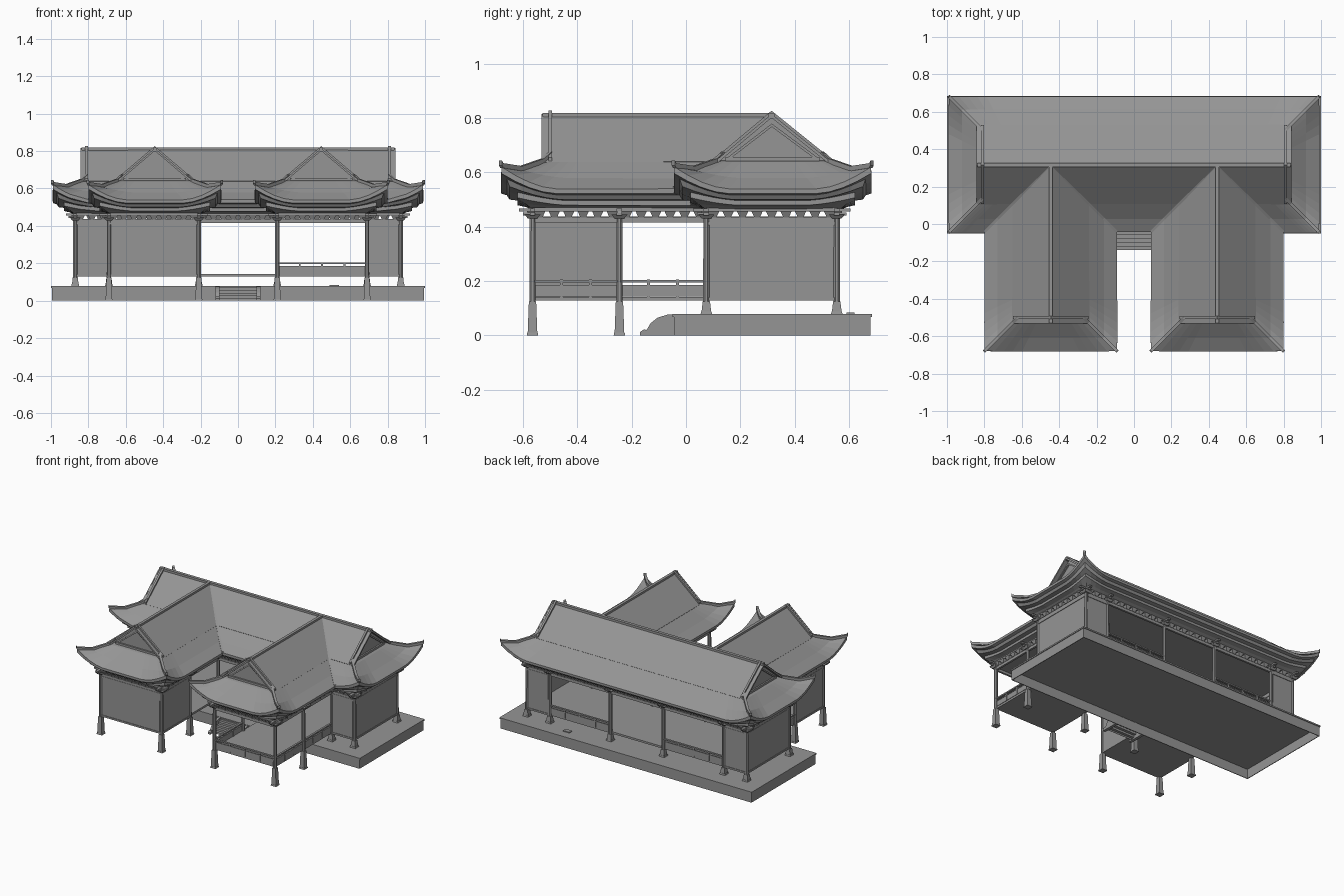
import bpy, bmesh
from math import pi
from mathutils import Vector, Matrix

if "Cube" in bpy.data.objects:
    bpy.data.objects.remove(bpy.data.objects["Cube"])

GREY = (0.3, 0.3, 0.3, 1)
mat = bpy.data.materials.new("stone grey")
mat.use_nodes = True
mat.diffuse_color = GREY
mat.node_tree.nodes["Principled BSDF"].inputs["Base Color"].default_value = GREY


def finish(bm, name, thick=0):
    if thick:
        bmesh.ops.remove_doubles(bm, verts=bm.verts, dist=0.0001)
    bmesh.ops.recalc_face_normals(bm, faces=bm.faces)
    me = bpy.data.meshes.new(name)
    bm.to_mesh(me)
    bm.free()
    me.materials.append(mat)
    ob = bpy.data.objects.new(name, me)
    bpy.context.collection.objects.link(ob)
    if thick:
        mod = ob.modifiers.new("thickness", "SOLIDIFY")
        mod.thickness = thick
        mod.offset = 0


def box(bm, x0, x1, y0, y1, z0, z1):
    m = Matrix.Translation(((x0 + x1) / 2, (y0 + y1) / 2, (z0 + z1) / 2))
    bmesh.ops.create_cube(bm, size=1, matrix=m @ Matrix.Diagonal((x1 - x0, y1 - y0, z1 - z0, 1)))


def cone(bm, x, y, z0, z1, r0, r1, sides, turn=0):
    m = Matrix.Translation((x, y, (z0 + z1) / 2)) @ Matrix.Rotation(turn, 4, "Z")
    bmesh.ops.create_cone(bm, cap_ends=True, segments=sides, radius1=r0, radius2=r1, depth=z1 - z0, matrix=m)


def beam(bm, pts, w, h):
    """Rectangular bar following a list of points, upright in section."""
    pts = [Vector(p) for p in pts]
    rings = []
    for i, p in enumerate(pts):
        d = pts[min(i + 1, len(pts) - 1)] - pts[max(i - 1, 0)]
        s = Vector((d.y, -d.x, 0)).normalized() * w / 2
        u = Vector((0, 0, h / 2))
        rings.append([bm.verts.new(p + a * s + b * u) for a, b in ((1, 1), (1, -1), (-1, -1), (-1, 1))])
    for a, b in zip(rings, rings[1:]):
        for i in range(4):
            bm.faces.new((a[i], a[i - 1], b[i - 1], b[i]))
    bm.faces.new(rings[0])
    bm.faces.new(rings[-1])


# Plan lines: column grid, roof outline and roof heights
XS, XM, XI = 0.87, 0.69, 0.21
YF, YB, YM, YW = 0.075, 0.555, -0.245, -0.565
X1, Y0, Y1 = 0.988, -0.042, 0.68
WA, WB, WY = 0.092, 0.798, -0.678
WR, RY = (WA + WB) / 2, 0.315
FOOT, PEAK, K = 0.635, 0.808, 0.15
LIFT, REACH = 0.08, 0.2

# Hollow stone platform with lip
bm = bmesh.new()
for y in (-0.045, 0.675):
    box(bm, -0.995, 0.995, y, y + 0.005, 0, 0.07)
for x in (-0.995, 0.99):
    box(bm, x, x + 0.005, -0.045, 0.68, 0, 0.07)
box(bm, -1, 1, -0.05, 0.685, 0.068, 0.078)
box(bm, 0.49, 0.54, 0.59, 0.62, 0.078, 0.084)
finish(bm, "platform")

# Thin steps with curved cheeks
bm = bmesh.new()
for i in range(5):
    y, z = -0.14 + 0.02 * i, 0.014 * (i + 1)
    box(bm, -0.1, 0.1, y, y + 0.022, z - 0.003, z)
    box(bm, -0.1, 0.1, y, y + 0.002, z - 0.014, z)
cheek = [(-0.045, 0), (-0.17, 0), (-0.17, 0.012), (-0.155, 0.022), (-0.145, 0.02),
         (-0.13, 0.045), (-0.105, 0.065), (-0.07, 0.076), (-0.045, 0.076)]
for s in (-1, 1):
    f = bm.faces.new([bm.verts.new((s * 0.1, y, z)) for y, z in cheek])
    ext = bmesh.ops.extrude_face_region(bm, geom=[f])["geom"]
    bmesh.ops.translate(bm, vec=(s * 0.02, 0, 0), verts=[v for v in ext if isinstance(v, bmesh.types.BMVert)])
finish(bm, "front_steps")

# Columns, flared feet and capital brackets
cols = [(s * x, y) for s in (-1, 1) for x, y in
        [(x, y) for x in (XS, XM, XI) for y in (YF, YB)] + [(x, y) for x in (XM, XI) for y in (YM, YW)]]
posts, feet, caps = bmesh.new(), bmesh.new(), bmesh.new()
for x, y in cols:
    z = 0.078 if y >= YF else 0
    cone(posts, x, y, z, 0.45, 0.013, 0.012, 8, pi / 8)
    cone(feet, x, y, z, z + 0.01, 0.03, 0.027, 4, pi / 4)
    cone(feet, x, y, z + 0.01, 0.125, 0.025, 0.019, 4, pi / 4)
    cone(caps, x, y, 0.43, 0.445, 0.024, 0.042, 4, pi / 4)
    for i, w in enumerate((0.035, 0.05)):
        z0 = 0.442 + 0.014 * i
        box(caps, x - w, x + w, y - 0.01, y + 0.01, z0, z0 + 0.011)
        box(caps, x - 0.01, x + 0.01, y - w, y + w, z0, z0 + 0.011)
finish(posts, "columns")
finish(feet, "column_feet")
finish(caps, "capital_brackets")

# Floors and ceilings share one plan
for name, z0, z1 in (("floors", 0.128, 0.142), ("ceilings", 0.432, 0.438)):
    bm = bmesh.new()
    box(bm, -XS, XS, YF, YB, z0, z1)
    for s in (-1, 1):
        a, b = sorted((s * XI, s * XM))
        box(bm, a, b, YW, YF, z0, z1)
    finish(bm, name)

# Beams and bracket frieze around the wall lines
lines = [((-XS, YB), (XS, YB))]
for s in (-1, 1):
    lines += [((s * XS, YF), (s * XS, YB)), ((s * XM, YF), (s * XS, YF)), ((s * XM, YW), (s * XM, YF)),
              ((s * XI, YW), (s * XI, YF)), ((s * XI, YW), (s * XM, YW))]
lines.append(((-XI, YF), (XI, YF)))
beams, frieze = bmesh.new(), bmesh.new()
for a, b in lines:
    a, b = Vector((*a, 0)), Vector((*b, 0))
    for z, w, h in ((0.425, 0.014, 0.02), (0.463, 0.03, 0.014)):
        beam(beams, [a + Vector((0, 0, z)), b + Vector((0, 0, z))], w, h)
    n = round((b - a).length / 0.053)
    for i in range(n):
        p = a.lerp(b, (i + 0.5) / n)
        cone(frieze, p.x, p.y, 0.434, 0.458, 0.014, 0.03, 4, pi / 4)
finish(beams, "wall_beams")
finish(frieze, "bracket_frieze")

# Solid wall panels with thin frames
walls = []
for s in (-1, 1):
    walls += [((s * XS, YF), (s * XS, YB)), ((s * XM, YF), (s * XS, YF)), ((s * XM, YB), (s * XS, YB))]
walls += [((-XM, YW), (-XI, YW)), ((-XM, YW), (-XM, YM)), ((-XI, YW), (-XI, YM))]
panels, frames = bmesh.new(), bmesh.new()
for a, b in walls:
    beam(panels, [(*a, 0.278), (*b, 0.278)], 0.01, 0.28)
    for z in (0.134, 0.412):
        beam(frames, [(*a, z), (*b, z)], 0.018, 0.012)
finish(panels, "wall_panels")
finish(frames, "wall_frames")

# Low railings in the open bays
rails = [((XI, YW), (XM, YW)), ((XM, YW), (XM, YM)), ((XM, YM), (XM, YF)), ((XI, YW), (XI, YM)),
         ((-XM, YM), (-XM, YF)), ((XI, YB), (XM, YB)), ((-XI, YB), (-XM, YB))]
bm = bmesh.new()
for a, b in rails:
    beam(bm, [(*a, 0.2), (*b, 0.2)], 0.014, 0.009)
    beam(bm, [(*a, 0.182), (*b, 0.182)], 0.01, 0.006)
    beam(bm, [(*a, 0.162), (*b, 0.162)], 0.004, 0.038)
    a, b = Vector(a), Vector(b)
    n = round((b - a).length / 0.12)
    for i in range(1, n):
        p = a.lerp(b, i / n)
        box(bm, p.x - 0.005, p.x + 0.005, p.y - 0.005, p.y + 0.005, 0.14, 0.205)
finish(bm, "railings")

# Eaves: one section (inset, height, share of corner lift) swept round the outline
SECTION = [(0.125, 0.458, 0), (0.09, 0.474, 0.15), (0.06, 0.48, 0.35), (0.06, 0.497, 0.4), (0.03, 0.502, 0.6),
           (0.02, 0.518, 0.75), (0, 0.524, 0.92), (0, 0.538, 1), (0.07, 0.575, 0.4), (K, FOOT, 0), (0.18, 0.642, 0)]


def eave(bm, path, corner):
    """path(k) gives the outline polyline inset by k; flagged points are raised corners."""
    prev = None
    for k, z, share in SECTION:
        pts, row = [Vector(p) for p in path(k)], []
        for i in range(len(pts) - 1):
            a, b = pts[i], pts[i + 1]
            length = (b - a).length
            reach = min(REACH - k * 0.5, length * 0.45)
            ds = [0] + ([reach * j / 4 for j in range(1, 5)] if corner[i] else [])
            ds += [length - reach * j / 4 for j in range(4, 0, -1)] if corner[i + 1] else []
            ds += [length] if i == len(pts) - 2 else []
            for d in ds:
                c = min(d if corner[i] else 1, length - d if corner[i + 1] else 1)
                p = a.lerp(b, d / length)
                rise = LIFT * max(0, 1 - c / REACH) ** 1.7
                row.append(bm.verts.new((p.x, p.y, z + share * rise)))
        if prev:
            for i in range(len(row) - 1):
                bm.faces.new((prev[i], prev[i + 1], row[i + 1], row[i]))
        prev = row


bm = bmesh.new()
eave(bm, lambda k: [(WB - k, Y0 + k), (X1 - k, Y0 + k), (X1 - k, Y1 - k), (k - X1, Y1 - k),
                    (k - X1, Y0 + k), (k - WB, Y0 + k)], (0, 1, 1, 1, 1, 0))
eave(bm, lambda k: [(-WA - k, Y0 + k), (WA + k, Y0 + k)], (0, 0))
for s in (-1, 1):
    eave(bm, lambda k: [(s * (WB - k), Y0 + k), (s * (WB - k), WY + k), (s * (WA + k), WY + k),
                        (s * (WA + k), Y0 + k)], (0, 1, 1, 0))
finish(bm, "curved_eaves", 0.006)

# Upper roof slopes, joined at the valleys
gx, gy, fy, by = X1 - K, WY + K, Y0 + K, Y1 - K
ro, ri = WB - K, WA + K
slopes = [[(-gx, by, FOOT), (gx, by, FOOT), (gx, RY, PEAK), (-gx, RY, PEAK)],
          [(-ri, fy, FOOT), (ri, fy, FOOT), (WR, RY, PEAK), (-WR, RY, PEAK)]]
for s in (-1, 1):
    slopes.append([(s * ro, fy, FOOT), (s * gx, fy, FOOT), (s * gx, RY, PEAK), (s * WR, RY, PEAK)])
    for r in (ro, ri):
        slopes.append([(s * r, gy, FOOT), (s * r, fy, FOOT), (s * WR, RY, PEAK), (s * WR, gy, PEAK)])
bm = bmesh.new()
for q in slopes:
    bm.faces.new([bm.verts.new(p) for p in q])
finish(bm, "roof_slopes", 0.01)

# Gables: recessed wall, inner trim, edge boards and raised descending ridges
walls, trim = bmesh.new(), bmesh.new()
INSET = 0.028


def gable(left, right, top, inward):
    l, r, t, d = Vector(left), Vector(right), Vector(top), Vector(inward) * INSET
    up = Vector((0, 0, 0.012))
    walls.faces.new([walls.verts.new(p + d) for p in (l, r, t)])
    mid = (l + r + t) / 3
    for a in (l, r):
        beam(trim, [a, t], 0.008, 0.014)
        beam(trim, [a + d + up, t + d + up], 0.014, 0.014)
        beam(trim, [a.lerp(mid, 0.2) + d * 0.9, t.lerp(mid, 0.3) + d * 0.9], 0.01, 0.012)
    beam(trim, [l.lerp(r, 0.09) + d * 0.9 + up, r.lerp(l, 0.09) + d * 0.9 + up], 0.016, 0.018)


for s in (-1, 1):
    gable((s * gx, fy, FOOT), (s * gx, by, FOOT), (s * gx, RY, PEAK), (-s, 0, 0))
    gable((s * ro, gy, FOOT), (s * ri, gy, FOOT), (s * WR, gy, PEAK), (0, 1, 0))
finish(walls, "gable_walls")
finish(trim, "gable_trim")

# Ridges, curling hips and valley strips
bm = bmesh.new()
beam(bm, [(-gx, RY, PEAK), (gx, RY, PEAK)], 0.022, 0.022)
TOP = SECTION[7:10]


def hip(cx, cy, sx, sy):
    pts = [(cx - sx * k, cy - sy * k, z + share * LIFT + 0.007) for k, z, share in TOP]
    end = K + INSET
    pts.append((cx - sx * end, cy - sy * end, FOOT + INSET * 0.8 + 0.01))
    beam(bm, [(cx + sx * 0.005, cy + sy * 0.005, pts[0][2] + 0.01)] + pts, 0.017, 0.018)


for s in (-1, 1):
    beam(bm, [(s * WR, gy, PEAK), (s * WR, RY, PEAK)], 0.02, 0.02)
    hip(s * X1, Y1, s, 1)
    hip(s * X1, Y0, s, -1)
    hip(s * WB, WY, s, -1)
    hip(s * WA, WY, -s, -1)
    for e, t in ((WB, -1), (WA, 1)):
        valley = [(s * (e + t * k), Y0 + k, z + 0.004) for k, z, share in TOP]
        beam(bm, valley + [(s * WR, RY, PEAK)], 0.014, 0.012)
finish(bm, "ridges_and_hips")
